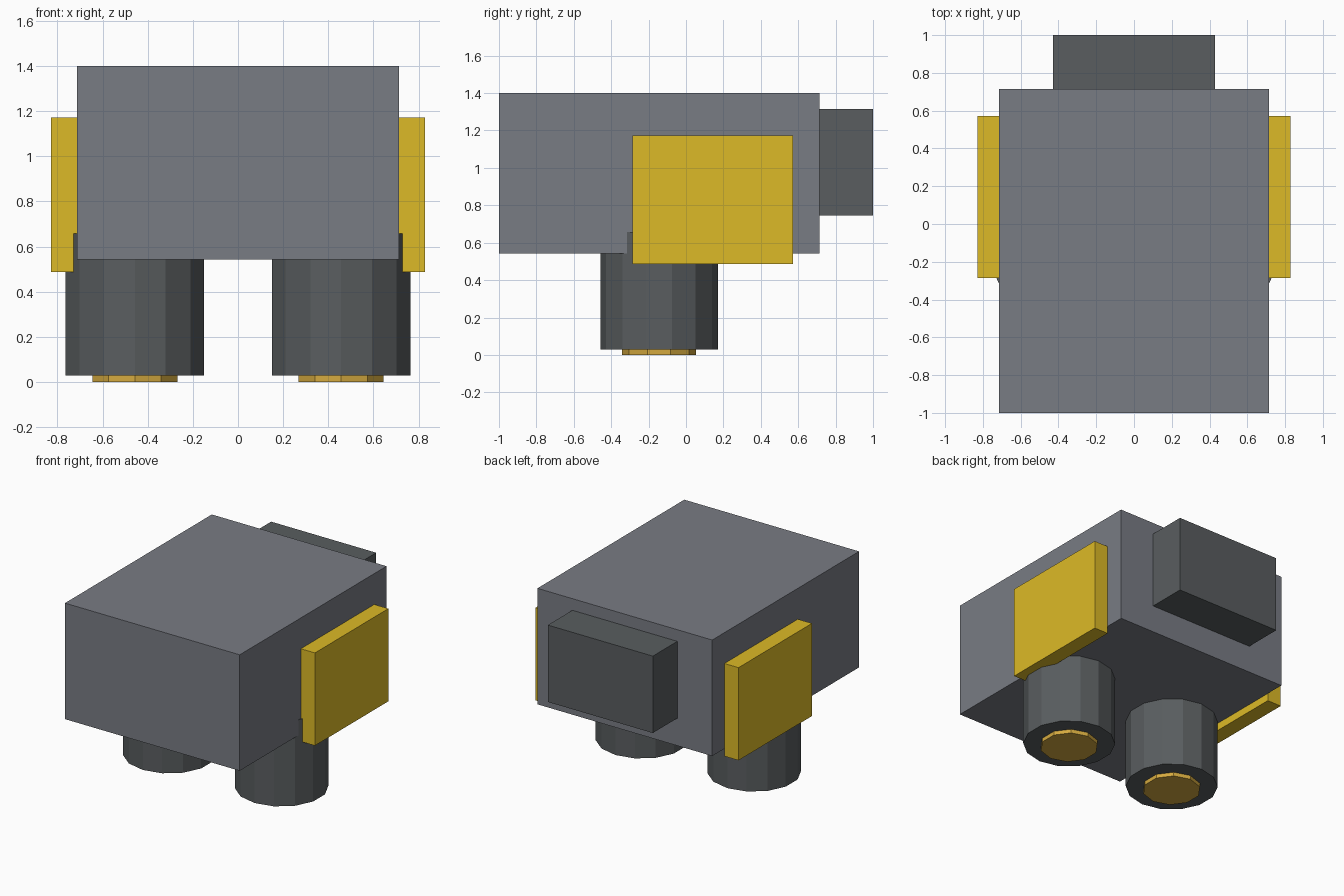
import bpy, bmesh
from mathutils import Matrix, Vector

if "Cube" in bpy.data.objects:
    bpy.data.objects.remove(bpy.data.objects["Cube"])


def material(name, color):
    m = bpy.data.materials.new(name)
    m.diffuse_color = (*color, 1)
    m.use_nodes = True
    m.node_tree.nodes["Principled BSDF"].inputs["Base Color"].default_value = m.diffuse_color
    return m


steel = material("steel_grey", (0.19, 0.20, 0.23))
dark = material("dark_grey", (0.10, 0.11, 0.115))
yellow = material("panel_yellow", (0.72, 0.49, 0.02))
gold = material("glow_gold", (0.66, 0.40, 0.05))


def add_object(name, bm, mat):
    mesh = bpy.data.meshes.new(name)
    bm.to_mesh(mesh)
    bm.free()
    mesh.materials.append(mat)
    ob = bpy.data.objects.new(name, mesh)
    bpy.context.collection.objects.link(ob)


def box(name, lo, hi, mat):
    lo, hi = Vector(lo), Vector(hi)
    bm = bmesh.new()
    bmesh.ops.create_cube(bm, size=1, matrix=Matrix.Translation((lo + hi) / 2)
                          @ Matrix.Diagonal((*(hi - lo), 1)))
    add_object(name, bm, mat)


def cylinder(name, x, y, z0, z1, radius, sides, mat):
    bm = bmesh.new()
    # first vertex sits on the y axis
    bmesh.ops.create_cone(bm, cap_ends=True, segments=sides, radius1=radius,
                          radius2=radius, depth=z1 - z0)
    start = max(bm.verts, key=lambda v: v.co.y).co
    turn = Vector((0, 1)).angle_signed(start.xy)
    bm.transform(Matrix.Translation((x, y, (z0 + z1) / 2)) @ Matrix.Rotation(turn, 4, 'Z'))
    add_object(name, bm, mat)


# Main body and rear block
box("body", (-0.714, -1, 0.543), (0.714, 0.714, 1.4), steel)
box("rear_block", (-0.429, 0.714, 0.746), (0.429, 1, 1.314), dark)

# Side panels, thrusters and their glowing nozzles on both sides
for side, s in (("left", -1), ("right", 1)):
    xs = sorted((s * 0.714, s * 0.829))
    box(side + "_panel", (xs[0], -0.286, 0.487), (xs[1], 0.571, 1.172), yellow)
    cylinder(side + "_thruster", s * 0.457, -0.144, 0.029, 0.658, 0.314, 14, dark)
    cylinder(side + "_nozzle", s * 0.457, -0.144, 0, 0.057, 0.198, 10, gold)
